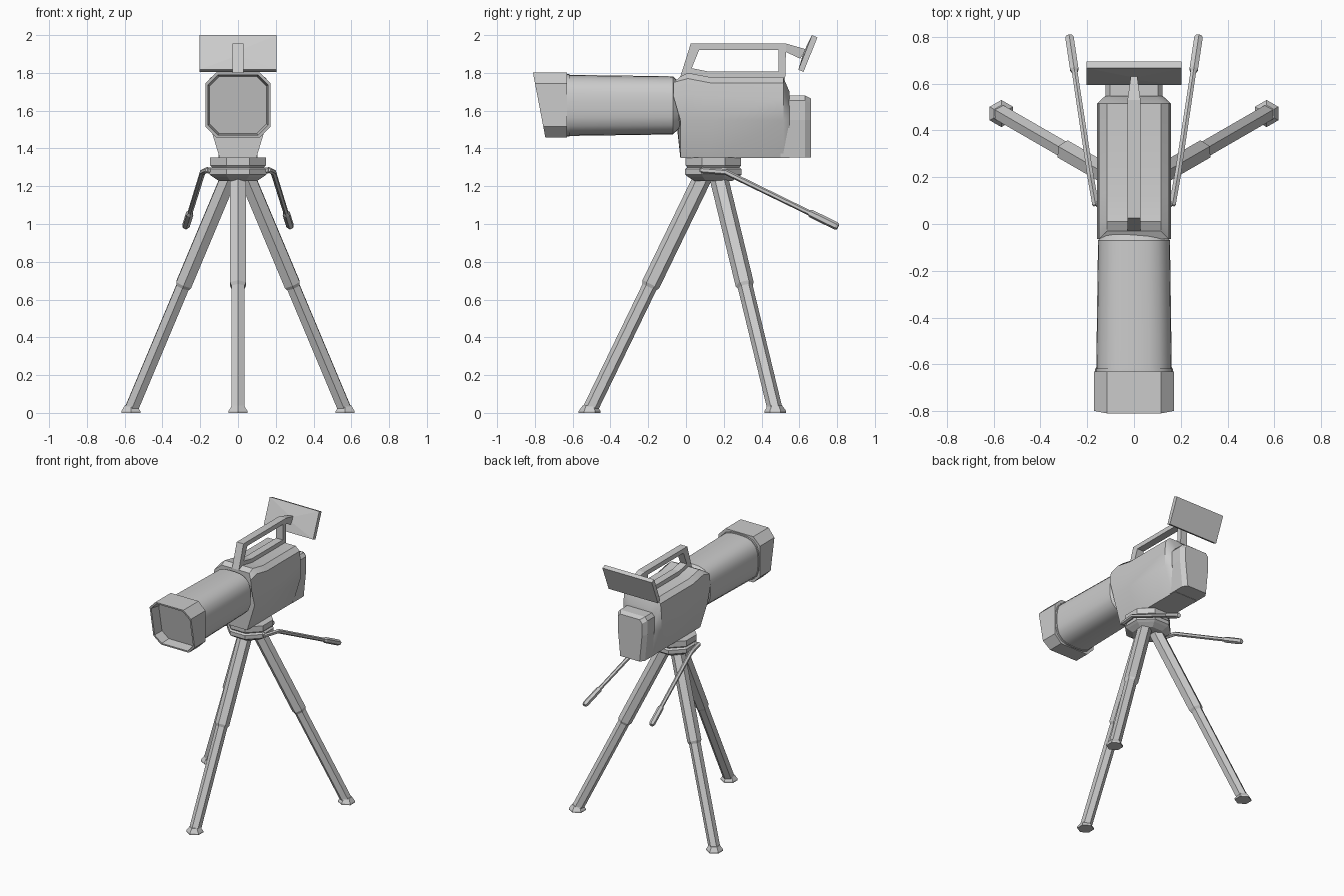
import bpy, bmesh, math
from mathutils import Vector

if "Cube" in bpy.data.objects:
    bpy.data.objects.remove(bpy.data.objects["Cube"])

grey = bpy.data.materials.new("plain_grey")
grey.diffuse_color = (0.6, 0.6, 0.6, 1)
grey.use_nodes = True
grey.node_tree.nodes["Principled BSDF"].inputs["Base Color"].default_value = grey.diffuse_color


def finish(name, bm, smooth=None):
    bmesh.ops.recalc_face_normals(bm, faces=bm.faces[:])
    me = bpy.data.meshes.new(name)
    bm.to_mesh(me)
    bm.free()
    me.materials.append(grey)
    ob = bpy.data.objects.new(name, me)
    bpy.context.collection.objects.link(ob)
    if smooth:
        bpy.ops.object.select_all(action='DESELECT')
        bpy.context.view_layer.objects.active = ob
        ob.select_set(True)
        bpy.ops.object.shade_smooth_by_angle(angle=math.radians(smooth))
    return ob


def loft(name, rings, smooth=None):
    """Skin a row of equal-sized rings and cap both ends."""
    bm = bmesh.new()
    vs = [[bm.verts.new(p) for p in r] for r in rings]
    n = len(vs[0])
    for a, b in zip(vs, vs[1:]):
        for i in range(n):
            j = (i + 1) % n
            bm.faces.new((a[i], a[j], b[j], b[i]))
    bm.faces.new(vs[0])
    bm.faces.new(vs[-1])
    return finish(name, bm, smooth)


def disc(cx, cy, z, r, n, turn=0.0):
    return [(cx + r * math.cos(turn + 2 * math.pi * k / n),
             cy + r * math.sin(turn + 2 * math.pi * k / n), z) for k in range(n)]


def rod_rings(p0, p1, steps, n=6):
    """Rings across the line p0-p1; steps are (fraction, radius)."""
    p0, p1 = Vector(p0), Vector(p1)
    d = (p1 - p0).normalized()
    side = d.cross(Vector((0, 0, 1))).normalized()
    up = side.cross(d)
    return [[p0.lerp(p1, t) + r * (math.cos(2 * math.pi * k / n) * up
             + math.sin(2 * math.pi * k / n) * side) for k in range(n)]
            for t, r in steps]


def mirror_half(half):
    return half + [(-x, y, z) for x, y, z in reversed(half)]


# ---- lens hood: chamfered square, slanted front, recessed glass
def octagon(w, c, y_of, zc=1.63):
    half = [(w - c, -w), (w, -w + c), (w, w - c), (w - c, w)]
    return mirror_half([(x, y_of(zc + z), zc + z) for x, z in half])


def front_y(z):
    return -0.745 - 0.065 * (z - 1.46) / 0.34


loft("lens_hood", [octagon(0.171, 0.056, lambda z: -0.63),
                   octagon(0.171, 0.056, front_y),
                   octagon(0.159, 0.052, front_y),
                   octagon(0.150, 0.050, lambda z: front_y(z) + 0.075)])


# ---- lens barrel: rounded square tube
def squircle(y, r, zc=1.628, n=24):
    pts = []
    for k in range(n):
        a = 2 * math.pi * (k + 0.5) / n
        c, s = math.cos(a), math.sin(a)
        q = r / (abs(c) ** 3 + abs(s) ** 3) ** (1 / 3)
        pts.append((q * c, y, zc + q * s))
    return pts


loft("lens_ring", [squircle(-0.64, 0.166), squircle(-0.618, 0.166)], 40)
loft("lens_barrel", [squircle(-0.64, 0.162), squircle(-0.07, 0.154),
                     squircle(-0.01, 0.10)], 35)


# ---- camera body: lofted from front to back
def body_ring(y, zt, k=1.0, lip=0.0):
    return mirror_half([(0.097, y, 1.35), (0.158 * k, y, 1.55),
                        (0.158 * k, y - lip, zt - 0.11),
                        (0.15 * k, y - lip, zt - 0.03), (0.115 * k, y, zt)])


loft("camera_body", [body_ring(-0.03, 1.78, 1, 0.035), body_ring(0.01, 1.80),
                     body_ring(0.13, 1.777), body_ring(0.515, 1.777),
                     body_ring(0.548, 1.70, 0.78)], 30)


# ---- battery box on the back
def box_ring(y, zt, w):
    return mirror_half([(w - 0.02, y, 1.352), (w, y, 1.55),
                        (w, y, zt - 0.025), (w - 0.02, y, zt)])


loft("battery_box", [box_ring(0.50, 1.68, 0.122), box_ring(0.63, 1.68, 0.122),
                     box_ring(0.662, 1.665, 0.10)])

# ---- carrying handle: closed frame
outer = [(-0.03, 1.78), (0.025, 1.955), (0.53, 1.955), (0.525, 1.765), (0.13, 1.765)]
inner = [(0.03, 1.825), (0.07, 1.922), (0.49, 1.922), (0.49, 1.807), (0.12, 1.807)]
bm = bmesh.new()
for i in range(5):
    j = (i + 1) % 5
    f = bm.faces.new([bm.verts.new((-0.028, *p))
                      for p in (outer[i], outer[j], inner[j], inner[i])])
bmesh.ops.remove_doubles(bm, verts=bm.verts[:], dist=1e-5)
ext = bmesh.ops.extrude_face_region(bm, geom=bm.faces[:])["geom"]
bmesh.ops.translate(bm, vec=(0.056, 0, 0),
                    verts=[v for v in ext if isinstance(v, bmesh.types.BMVert)])
finish("carry_handle", bm)


# ---- arm and viewing screen
def rect(w, y0, z0, y1, z1):
    return [(-w, y0, z0), (w, y0, z0), (w, y1, z1), (-w, y1, z1)]


loft("screen_arm", [rect(0.028, 0.50, 1.91, 0.50, 1.955),
                    rect(0.028, 0.53, 1.91, 0.53, 1.955),
                    rect(0.013, 0.605, 1.875, 0.635, 1.925)])
loft("screen", [rect(0.204, 0.622, 1.805, 0.696, 1.988),
                rect(0.204, 0.595, 1.817, 0.667, 2.0),
                rect(0.02, 0.615, 1.885, 0.63, 1.925)])

# ---- tripod head: stacked octagons
CY = 0.145
loft("tripod_head", [disc(0, CY, z, r / math.cos(math.pi / 8), 8, math.pi / 8)
                     for z, r in ((1.352, 0.147), (1.31, 0.147), (1.30, 0.138),
                                  (1.29, 0.15), (1.262, 0.15), (1.25, 0.135),
                                  (1.228, 0.10))])

# ---- three telescopic legs with feet
for label, deg in (("front", -90), ("right", 30), ("left", 150)):
    a = math.radians(deg)
    c, s = math.cos(a), math.sin(a)
    top = (0.055 * c, CY + 0.055 * s, 1.25)
    end = (0.652 * c, CY + 0.652 * s, 0.02)
    loft(label + "_leg", rod_rings(top, end, [(0, 0.049), (0.462, 0.049),
                                              (0.475, 0.040), (1, 0.040)]))
    loft(label + "_foot", [disc(0.655 * c, CY + 0.655 * s, z, r, 6, a)
                           for z, r in ((0, 0.058), (0.01, 0.058), (0.04, 0.036))])

# ---- two steering bars with grips
for label, m in (("right", 1), ("left", -1)):
    root = Vector((m * 0.165, 0.085, 1.285))
    bend = Vector((m * 0.187, 0.21, 1.275))
    tip = Vector((m * 0.277, 0.805, 0.985))
    loft(label + "_bar_mount", rod_rings((m * 0.11, 0.11, 1.28), root, [(0, 0.016), (1, 0.016)]))
    first = rod_rings(root, bend, [(-0.06, 0.010), (0, 0.016), (1, 0.016)])
    second = rod_rings(bend, tip, [(0.03, 0.015), (0.74, 0.014), (0.76, 0.021),
                                   (0.98, 0.021), (1, 0.015)])
    loft(label + "_steering_bar", first + second)
